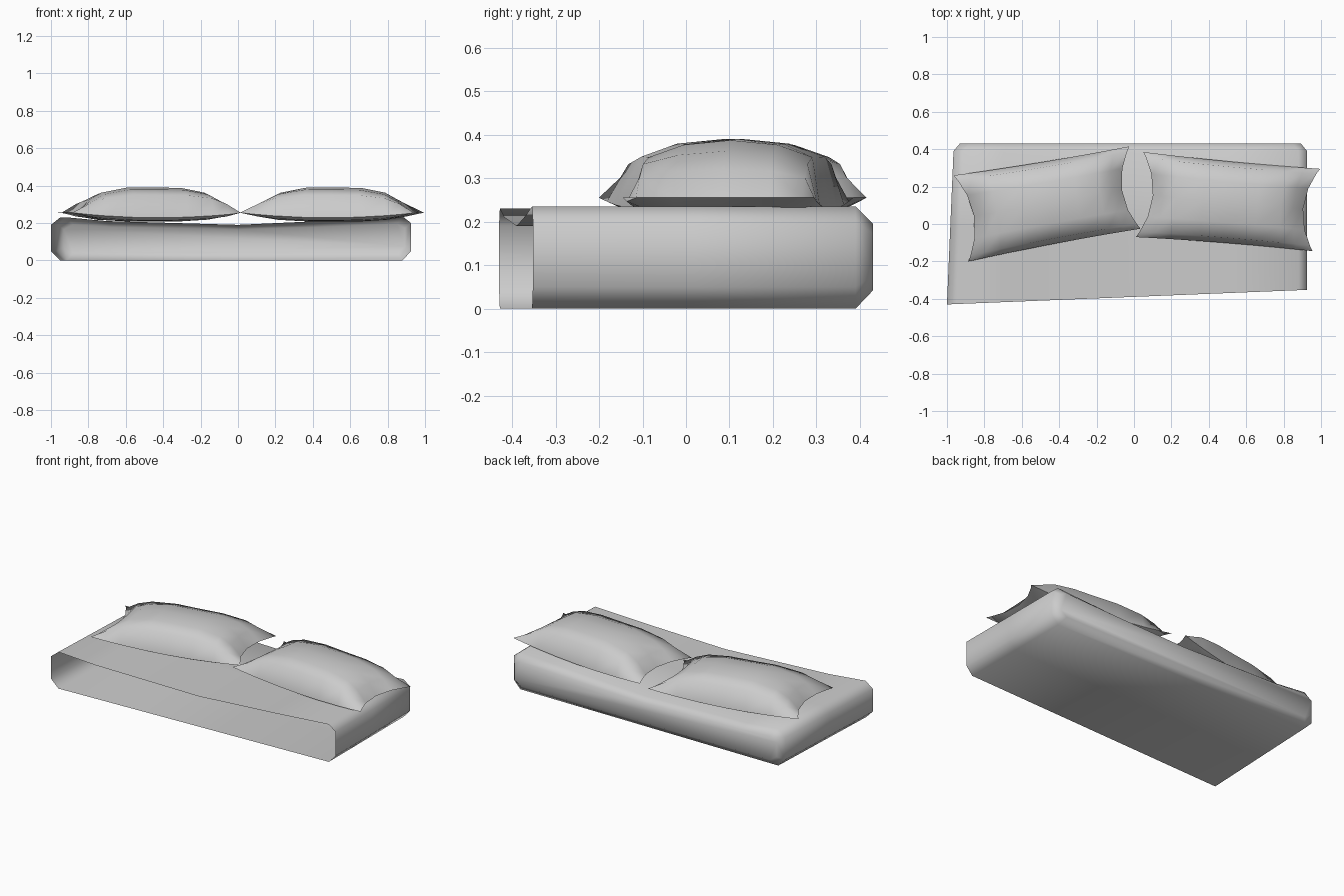
import bpy, bmesh
from mathutils import Vector

if "Cube" in bpy.data.objects:
    bpy.data.objects.remove(bpy.data.objects["Cube"])


def finish(name, bm, angle):
    bmesh.ops.recalc_face_normals(bm, faces=bm.faces)
    mesh = bpy.data.meshes.new(name)
    bm.to_mesh(mesh)
    bm.free()
    ob = bpy.data.objects.new(name, mesh)
    bpy.context.collection.objects.link(ob)
    bpy.ops.object.select_all(action='DESELECT')
    ob.select_set(True)
    bpy.context.view_layer.objects.active = ob
    bpy.ops.object.shade_smooth_by_angle(angle=angle)
    return ob


# Mattress: bevelled sagging profile swept front to back, open at the front
profile = [(-.95, .23), (-.7, .21), (0, .19), (.5, .213), (.88, .235),
           (.925, .2), (.925, .05), (.88, 0), (-.95, 0), (-1, .05), (-1, .19)]


def section(bm, t, shrink=False):
    ring = []
    for x, z in profile:
        y = (-.43 + (x + 1) * .0405) * (1 - t) + .39 * t
        if x < -.9:
            x += .035 * t
        if shrink:
            x, y, z = x * .965, .43, .12 + (z - .12) * .65
        ring.append(bm.verts.new((x, y, z)))
    return ring


bm = bmesh.new()
rings = [section(bm, 0), section(bm, .5), section(bm, 1), section(bm, 1, True)]
n = len(profile)
for a, b in zip(rings, rings[1:]):
    for i in range(n):
        j = (i + 1) % n
        bm.faces.new((a[i], a[j], b[j], b[i]))
bm.faces.new(rings[-1])
finish("mattress", bm, 1.0)


# Pillows: two grids sharing a seam, with pulled-out corners
US = [-1, -.82, -.62, -.28, 0, .34, .64, .82, 1]
VS = [-1, -.87, -.5, 0, .5, .87, 1]
HU = {1: 0, .82: .5, .62: .8, .64: .8, .28: 1, .34: .98, 0: 1}
HV = {1: 0, .87: .74, .5: .93, 0: 1}


def pillow(name, corners):
    fl, fr, br, bl = [Vector(c) for c in corners]
    bm = bmesh.new()
    sheets = []
    for side in (1, -1):
        grid = []
        for i, u in enumerate(US):
            row = []
            for j, v in enumerate(VS):
                seam = abs(u) == 1 or abs(v) == 1
                if seam and side < 0:
                    row.append(sheets[0][i][j])
                    continue
                # short ends curve inward, long sides stay nearly straight
                s = (u * (1 - .15 * (1 - v * v) * u * u) + 1) / 2
                t = (v * (1 - .03 * (1 - u * u)) + 1) / 2
                p = fl.lerp(fr, s).lerp(bl.lerp(br, s), t)
                edge = max(abs(u) ** 2 * abs(v) ** 2, abs(u) ** 4)
                z = .228 + .027 * edge
                h = HU[abs(u)] * HV[abs(v)]
                z += h * (.162 if side > 0 else -.02)
                row.append(bm.verts.new((p.x, p.y, z)))
            grid.append(row)
        sheets.append(grid)
        for i in range(len(US) - 1):
            for j in range(len(VS) - 1):
                q = [grid[i][j], grid[i + 1][j], grid[i + 1][j + 1], grid[i][j + 1]]
                if side > 0 or not bm.faces.get(q):
                    bm.faces.new(q)
    finish(name, bm, 1.1)


pillow("left_pillow", [(-.885, -.2), (.035, -.025), (-.025, .415), (-.965, .26)])
pillow("right_pillow", [(.01, -.07), (.955, -.145), (.995, .295), (.05, .385)])
